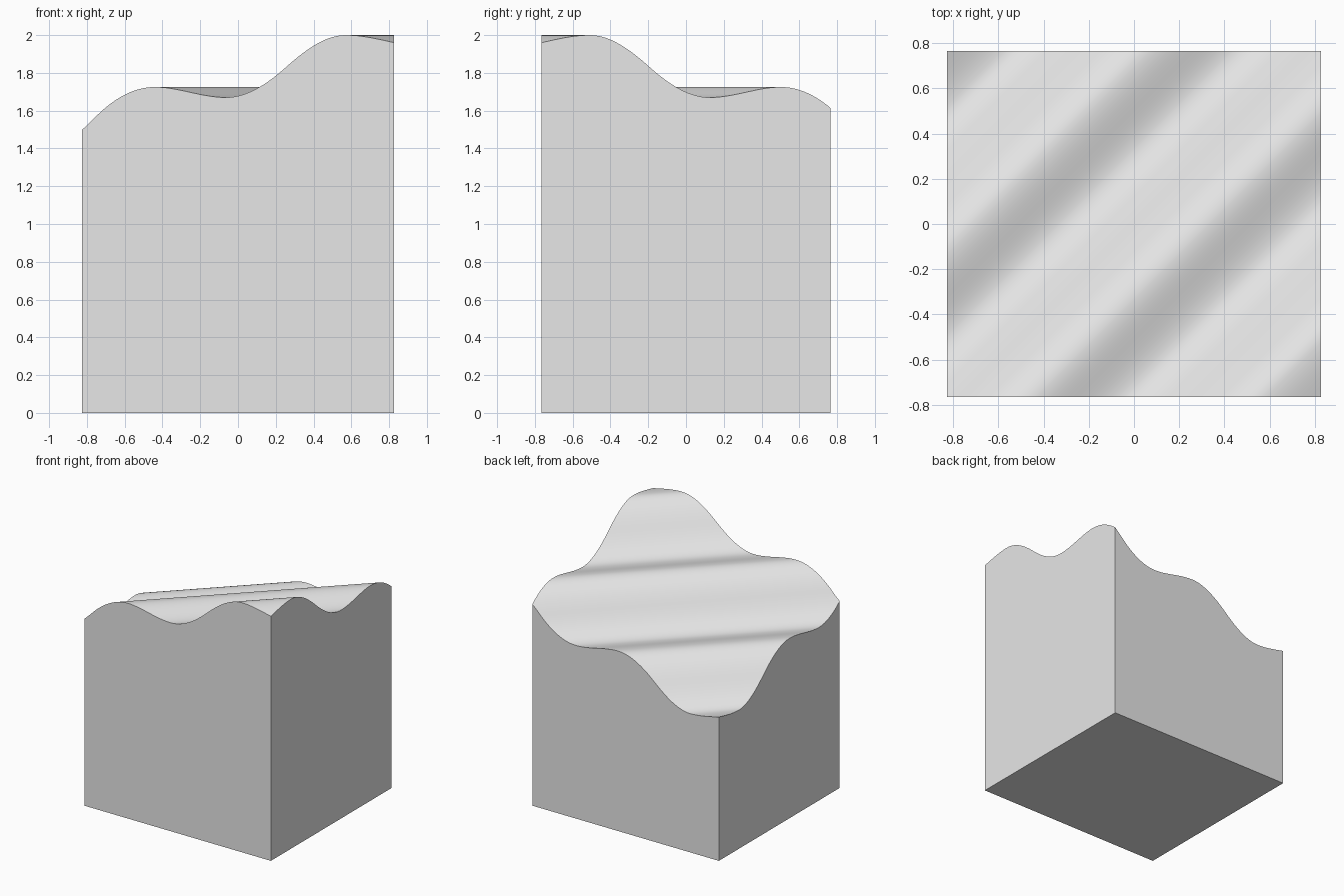
import bpy, bmesh
from mathutils import Vector

cube = bpy.data.objects.get("Cube")
if cube:
    bpy.data.objects.remove(cube, do_unlink=True)

HALF_X, HALF_Y, MID_Z = 0.827, 0.765, 1.556
STEPS = 14

# Half of the wave: distance across the ridges, height above the middle, slope
KNOTS = [(0, 0, 1.04), (0.325, 0.169, 0), (0.51, 0.1415, -0.22), (0.70, 0.114, 0),
         (1.02, 0.275, 0.9), (1.335, 0.444, 0), (1.592, 0.404, -0.22),
         (1.65, 0.39, -0.22)]


def hermite(a, b, t):
    (s0, h0, m0), (s1, h1, m1) = a, b
    d = s1 - s0
    rise = t * t * (3 - 2 * t)
    h = h0 + (h1 - h0) * rise + d * (m0 * t * (1 - t) ** 2 - m1 * t * t * (1 - t))
    return s0 + d * t, h


half = [hermite(a, b, i / STEPS) for a, b in zip(KNOTS, KNOTS[1:]) for i in range(STEPS)]
half.append(KNOTS[-1][:2])
# The wave is point-symmetric about its middle
wave = [(-s, -h) for s, h in reversed(half[1:])] + half
profile = [(s, MID_Z + h) for s, h in wave]
profile += [(profile[-1][0], 0), (profile[0][0], 0)]

# Sweep the wave along the diagonal
bm = bmesh.new()
start = [bm.verts.new((s / 2 - 3, -s / 2 - 3, z)) for s, z in profile]
cap = bm.faces.new(start)
swept = bmesh.ops.extrude_face_region(bm, geom=[cap])
bmesh.ops.translate(bm, vec=(6, 6, 0),
                    verts=[v for v in swept["geom"] if isinstance(v, bmesh.types.BMVert)])

# Trim it to a rectangular block with flat sides
for side in [(1, 0, 0), (-1, 0, 0), (0, 1, 0), (0, -1, 0)]:
    normal = Vector(side)
    point = Vector((side[0] * HALF_X, side[1] * HALF_Y, 0))
    cut = bmesh.ops.bisect_plane(bm, geom=bm.verts[:] + bm.edges[:] + bm.faces[:],
                                 plane_co=point, plane_no=normal, clear_outer=True)
    rim = [e for e in bm.edges if e.is_boundary]
    bmesh.ops.holes_fill(bm, edges=rim, sides=0)
bmesh.ops.recalc_face_normals(bm, faces=bm.faces[:])

mesh = bpy.data.meshes.new("wavy_block")
bm.to_mesh(mesh)
bm.free()
block = bpy.data.objects.new("wavy_block", mesh)
bpy.context.collection.objects.link(block)

# Plain grey
grey = bpy.data.materials.new("light_grey")
grey.use_nodes = True
color = (0.8, 0.8, 0.8, 1)
grey.diffuse_color = color
grey.node_tree.nodes["Principled BSDF"].inputs["Base Color"].default_value = color
mesh.materials.append(grey)

bpy.ops.object.select_all(action="DESELECT")
block.select_set(True)
bpy.context.view_layer.objects.active = block
bpy.ops.object.shade_smooth_by_angle(angle=0.6)
